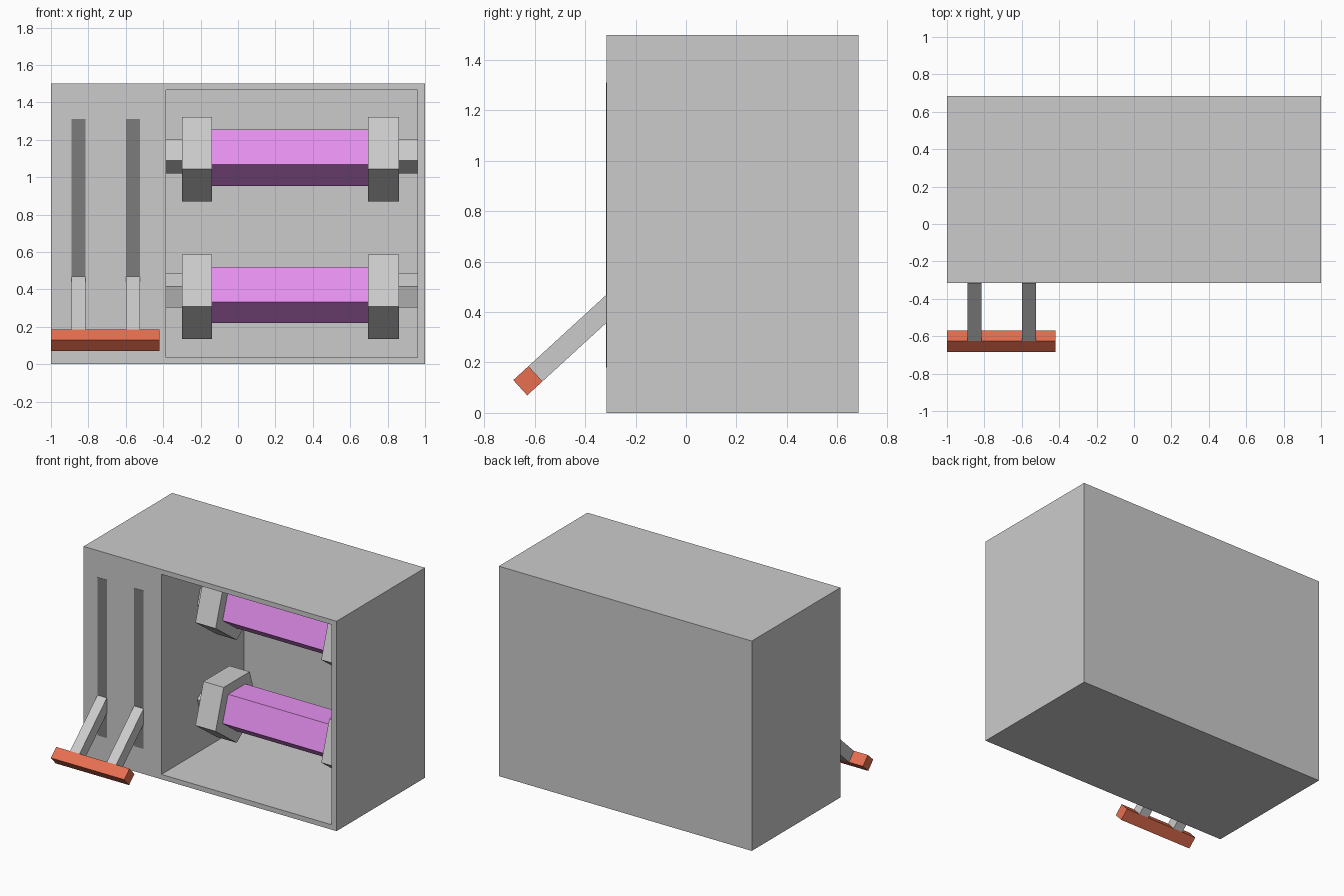
import bpy, bmesh
from math import cos, sin, radians
from mathutils import Vector

if "Cube" in bpy.data.objects:
    bpy.data.objects.remove(bpy.data.objects["Cube"])


def material(name, rgb):
    m = bpy.data.materials.new(name)
    m.diffuse_color = (*rgb, 1)
    m.use_nodes = True
    m.node_tree.nodes["Principled BSDF"].inputs["Base Color"].default_value = m.diffuse_color
    return m


PURPLE = material("purple", (0.8, 0.28, 0.87))
RED = material("red", (0.8, 0.16, 0.08))
DARK = material("dark_grey", (0.2, 0.2, 0.2))


def finish(name, bm, mat=None):
    bmesh.ops.recalc_face_normals(bm, faces=bm.faces)
    me = bpy.data.meshes.new(name)
    bm.to_mesh(me)
    bm.free()
    ob = bpy.data.objects.new(name, me)
    bpy.context.collection.objects.link(ob)
    if mat:
        me.materials.append(mat)
    return ob


def prism(name, profile, x0, x1, mat=None):
    """Extrude a (y, z) profile along x."""
    bm = bmesh.new()
    a = [bm.verts.new((x0, y, z)) for y, z in profile]
    b = [bm.verts.new((x1, y, z)) for y, z in profile]
    bm.faces.new(a)
    bm.faces.new(b)
    n = len(a)
    for i in range(n):
        bm.faces.new((a[i], a[(i + 1) % n], b[(i + 1) % n], b[i]))
    return finish(name, bm, mat)


def pentagon(z, r, start):
    return [(0.185 + r * cos(radians(start + 72 * i)),
             z + r * sin(radians(start + 72 * i))) for i in range(5)]


# Cabinet with a deep open compartment on the right
bm = bmesh.new()
bmesh.ops.create_cube(bm, size=1)
for v in bm.verts:
    v.co = (v.co.x * 2, v.co.y + 0.185, v.co.z * 1.5 + 0.75)
bm.normal_update()
front = min(bm.faces, key=lambda f: f.calc_center_median().y)
bmesh.ops.inset_individual(bm, faces=[front], thickness=0.03)
for v in front.verts:
    v.co = (0.96 if v.co.x > 0 else -0.385, -0.315, 1.465 if v.co.z > 0.75 else 0.035)
back = bmesh.ops.extrude_discrete_faces(bm, faces=[front])["faces"][0]
for v in back.verts:
    v.co.y = 0.615
finish("cabinet", bm)

# Two rollers: axle, purple drum and two end caps, all five-sided
for label, z, axle_start in (("lower", 0.385, 90), ("upper", 1.12, -90)):
    prism(label + "_axle", pentagon(z, 0.1, axle_start), -0.385, 0.96)
    prism(label + "_drum", pentagon(z, 0.166, -90), -0.14, 0.695, PURPLE)
    prism(label + "_left_cap", pentagon(z, 0.25, -90), -0.3, -0.14)
    prism(label + "_right_cap", pentagon(z, 0.25, -90), 0.695, 0.86)

# Lever: two slots, two sloping arms and a red handle bar
along = Vector((cos(radians(42.5)), sin(radians(42.5))))
across = Vector((-along.y, along.x)) * 0.041
grip = Vector((-0.6275, 0.1275))


def bar(s0, s1):
    p, q = grip + along * s0, grip + along * s1
    return [p - across, q - across, q + across, p + across]


for side, x in (("left", -0.89), ("right", -0.6)):
    prism(side + "_slot", [(-0.317, 0.18), (-0.317, 1.31), (-0.31, 1.31), (-0.31, 0.18)],
          x, x + 0.075, DARK)
    prism(side + "_lever_arm", bar(0.041, 0.5), x, x + 0.075)
prism("lever_handle", bar(-0.041, 0.041), -1, -0.42, RED)
